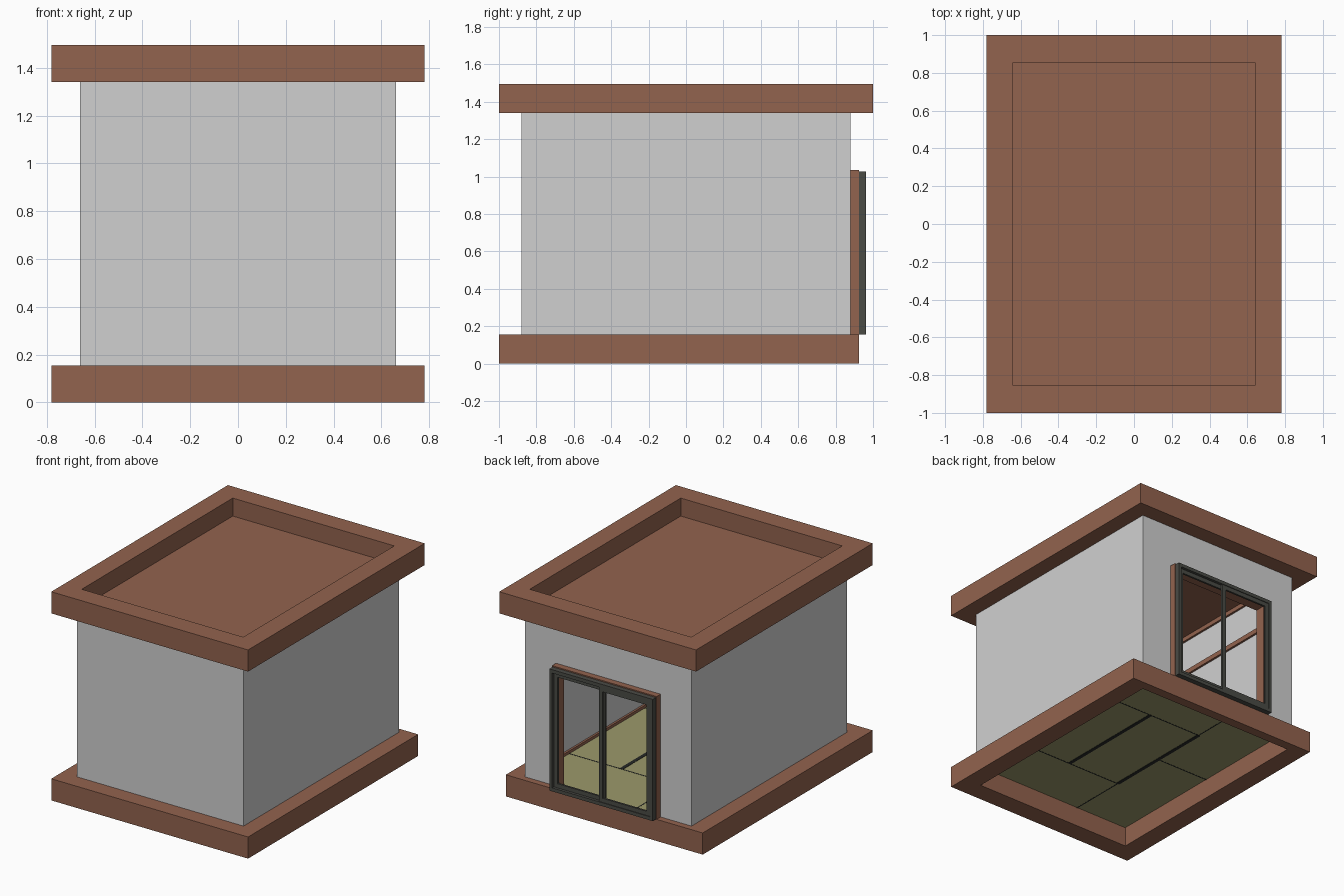
import bpy
import bmesh

cube = bpy.data.objects.get("Cube")
if cube:
    bpy.data.objects.remove(cube, do_unlink=True)


def material(name, color):
    m = bpy.data.materials.new(name)
    m.use_nodes = True
    m.diffuse_color = (*color, 1)
    m.node_tree.nodes["Principled BSDF"].inputs["Base Color"].default_value = (*color, 1)
    return m


WOOD = material("brown wood", (0.29, 0.125, 0.077))
PLASTER = material("pale grey plaster", (0.63, 0.63, 0.63))
METAL = material("dark metal", (0.068, 0.07, 0.06))
STRAW = material("woven straw", (0.33, 0.32, 0.147))
CLOTH = material("black cloth edging", (0.02, 0.022, 0.02))


def finish(name, bm, mat):
    bmesh.ops.recalc_face_normals(bm, faces=bm.faces)
    mesh = bpy.data.meshes.new(name)
    bm.to_mesh(mesh)
    bm.free()
    mesh.materials.append(mat)
    ob = bpy.data.objects.new(name, mesh)
    bpy.context.collection.objects.link(ob)
    return ob


def box(name, x, y, z, mat):
    """Box from (min, max) ranges."""
    bm = bmesh.new()
    bmesh.ops.create_cube(bm, size=1)
    for v in bm.verts:
        v.co = [r[0] if c < 0 else r[1] for c, r in zip(v.co, (x, y, z))]
    return finish(name, bm, mat)


def ring(name, outer, inner, z, mat):
    """Rectangular ring; outer and inner are (x0, x1, y0, y1)."""
    bm = bmesh.new()
    loops = []
    for (x0, x1, y0, y1), h in ((outer, z[0]), (outer, z[1]), (inner, z[1]), (inner, z[0])):
        loops.append([bm.verts.new((x, y, h))
                      for x, y in ((x0, y0), (x1, y0), (x1, y1), (x0, y1))])
    for a, b in zip(loops, loops[1:] + loops[:1]):
        for i in range(4):
            j = (i + 1) % 4
            bm.faces.new((a[i], a[j], b[j], b[i]))
    return finish(name, bm, mat)


def frame(name, x, y, z, side, rail, mat):
    """Upright frame: two full-height sides with rails between them."""
    box(name + "_left", (x[1] - side, x[1]), y, z, mat)
    box(name + "_right", (x[0], x[0] + side), y, z, mat)
    inside = (x[0] + side, x[1] - side)
    box(name + "_top", inside, y, (z[1] - rail, z[1]), mat)
    box(name + "_bottom", inside, y, (z[0], z[0] + rail), mat)


IX, IY = 0.64, 0.855            # half size of the room inside
FLOOR, CEIL, TOP = 0.155, 1.34, 1.495
room = (-IX, IX, -IY, IY)

# Foundation and roof surrounds
ring("base_surround", (-0.78, 0.78, -1, 0.925), room, (0, FLOOR), WOOD)
ring("roof_surround", (-0.78, 0.78, -1, 1), room, (CEIL, TOP), WOOD)
box("roof_panel", (-IX, IX), (-IY, IY), (CEIL + 0.006, 1.366), WOOD)

# Walls with the doorway cut through the back
walls = ring("walls", (-0.66, 0.66, -0.88, 0.88), room, (FLOOR, CEIL), PLASTER)
cutter = box("doorway_cutter", (-0.415, 0.415), (0.7, 1), (0, 1.035), PLASTER)
cutter.hide_render = True
cut = walls.modifiers.new("doorway", 'BOOLEAN')
cut.operation = 'DIFFERENCE'
cut.solver = 'EXACT'
cut.object = cutter
graph = bpy.context.evaluated_depsgraph_get()
cut_mesh = bpy.data.meshes.new_from_object(walls.evaluated_get(graph))
walls.modifiers.clear()
walls.data = cut_mesh
bpy.data.objects.remove(cutter, do_unlink=True)

# Interior trims: picture rail, cornice and skirting
t = 0.015
inset = (-IX + t, IX - t, -IY + t, IY - t)
ring("picture_rail", room, inset, (1.045, 1.08), WOOD)
ring("cornice", room, inset, (1.315, CEIL + 0.006), WOOD)
skirt = (FLOOR, 0.178)
box("skirting_front", (-IX, IX), (-IY, -IY + t), skirt, WOOD)
box("skirting_left", (IX - t, IX), (-IY + t, IY), skirt, WOOD)
box("skirting_right", (-IX, -IX + t), (-IY + t, IY), skirt, WOOD)

# Six floor mats around a staggered layout
a, b, g = IX / 3, IY / 2, 0.003
mats = [
    (-a, IX, b, IY), (-a, IX, -IY, -b),
    (-a, a, -b, b), (a, IX, -b, b),
    (-IX, -a, 0, IY), (-IX, -a, -IY, 0),
]
for i, (x0, x1, y0, y1) in enumerate(mats):
    box(f"floor_mat_{i + 1}", (x0 + g, x1 - g), (y0 + g, y1 - g), (0.14, 0.158), STRAW)

# Cloth edging along the mat seams
edge = (0.138, 0.16)
for name, x in (("left", a), ("right", -a)):
    box("mat_edging_" + name, (x - 0.013, x + 0.013), (-b, b), edge, CLOTH)
seam = (0.139, 0.159)
w = 0.004
for name, y in (("back", b), ("front", -b)):
    box("mat_seam_" + name, (-a, IX), (y - w, y + w), seam, CLOTH)
    ends = sorted((y, 2 * y))
    box("mat_seam_side_" + name, (-a - w, -a + w), ends, seam, CLOTH)
box("mat_seam_middle", (-IX, -a), (-w, w), seam, CLOTH)

# Wooden door casing standing on the base
box("casing_left", (0.37, 0.415), (0.85, 0.925), (FLOOR, 1.035), WOOD)
box("casing_right", (-0.415, -0.37), (0.85, 0.925), (FLOOR, 1.035), WOOD)
box("casing_top", (-0.37, 0.37), (0.85, 0.925), (0.99, 1.035), WOOD)

# Metal sliding door: outer frame and two overlapping open sashes
frame("door_frame", (-0.41, 0.41), (0.925, 0.962), (FLOOR, 1.027), 0.022, 0.025, METAL)
sash_z = (FLOOR + 0.025, 1.002)
frame("sash_left", (-0.02, 0.388), (0.928, 0.942), sash_z, 0.03, 0.03, METAL)
frame("sash_right", (-0.388, 0.02), (0.943, 0.957), sash_z, 0.03, 0.03, METAL)
